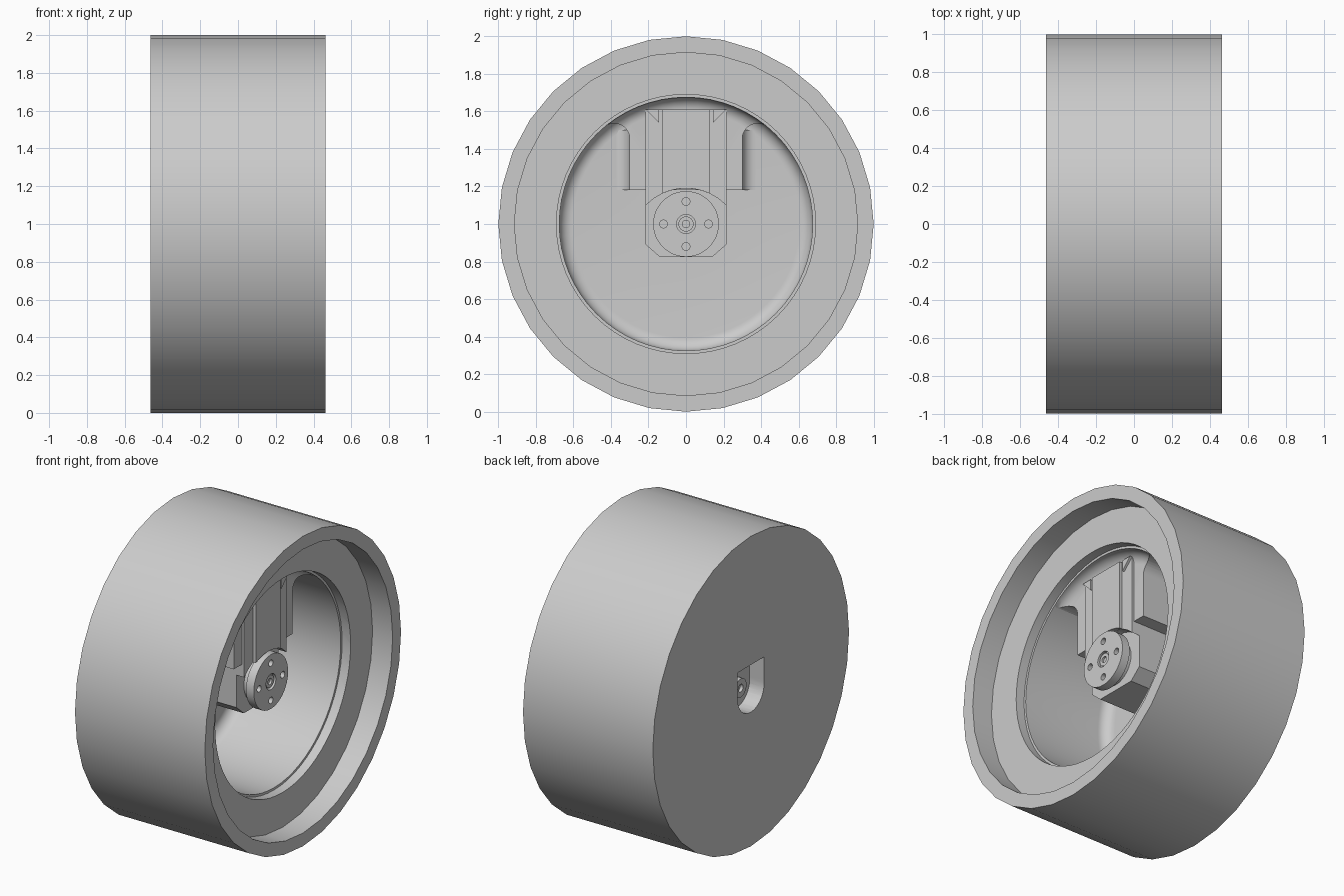
import bpy, bmesh
from math import sin, cos, pi, sqrt
from mathutils import Vector

cube = bpy.data.objects.get("Cube")
if cube:
    bpy.data.objects.remove(cube, do_unlink=True)

grey = bpy.data.materials.new("plain grey")
grey.use_nodes = True
grey.diffuse_color = (0.6, 0.6, 0.6, 1)
grey.node_tree.nodes["Principled BSDF"].inputs["Base Color"].default_value = (0.6, 0.6, 0.6, 1)

HUB = Vector((0, 0, 1))      # wheel axis runs along x through here
FLOOR, CASE, FILLET = -0.36, 0.14, 0.07


def finish(name, bm):
    bmesh.ops.recalc_face_normals(bm, faces=bm.faces[:])
    mesh = bpy.data.meshes.new(name)
    bm.to_mesh(mesh)
    bm.free()
    mesh.materials.append(grey)
    obj = bpy.data.objects.new(name, mesh)
    bpy.context.collection.objects.link(obj)
    return obj


def lathe(name, profile, steps):
    """Turn (x, radius) points round the wheel axis."""
    bm = bmesh.new()
    vs = [bm.verts.new((x, 0, 1 + r)) for x, r in profile]
    es = [bm.edges.new(p) for p in zip(vs, vs[1:])]
    bmesh.ops.spin(bm, geom=vs + es, cent=HUB, axis=(1, 0, 0), angle=2 * pi, steps=steps)
    bmesh.ops.remove_doubles(bm, verts=bm.verts[:], dist=0.0001)
    return finish(name, bm)


def prism(name, pts, start, end, upright=False):
    """Extrude (y, z) points along x, or (x, y) points along z."""
    bm = bmesh.new()
    vs = [bm.verts.new((a, b, start) if upright else (start, a, b)) for a, b in pts]
    face = bm.faces.new(vs)
    new = bmesh.ops.extrude_face_region(bm, geom=[face])["geom"]
    move = Vector((0, 0, end - start)) if upright else Vector((end - start, 0, 0))
    bmesh.ops.translate(bm, verts=[v for v in new if isinstance(v, bmesh.types.BMVert)], vec=move)
    return finish(name, bm)


def arc(cx, cy, r, a0, a1, n=8):
    return [(cx + r * cos(a0 + (a1 - a0) * i / n), cy + r * sin(a0 + (a1 - a0) * i / n))
            for i in range(n + 1)]


def rod(name, y, z, r, x0, x1, n=32):
    return prism(name, arc(y, z, r, 0, 2 * pi, n)[:-1], x0, x1)


def cut(obj, *cutters):
    for c in cutters:
        m = obj.modifiers.new("cut", "BOOLEAN")
        m.operation, m.solver, m.object = "DIFFERENCE", "EXACT", c
        bpy.context.view_layer.objects.active = obj
        bpy.ops.object.modifier_apply(modifier=m.name)
        bpy.data.objects.remove(c, do_unlink=True)


def cavity(floor):
    """Round cutter with a filleted bottom."""
    r = 0.675
    return lathe("cavity_cutter", [(0.5, 0), (0.5, 0.69), (0.26, 0.69), (0.26, r)]
                 + arc(floor + FILLET, r - FILLET, FILLET, pi / 2, pi)
                 + [(floor, 0)], 64)


# Wheel: stepped rim, deep cavity and a round-bottomed window in the back
wheel = lathe("wheel", [(-0.463, 0), (-0.463, 1), (0.463, 1), (0.463, 0.915),
                        (0.32, 0.915), (0.32, 0)], 32)
window = prism("window_cutter", [(0.135, 1.17), (-0.135, 1.17)]
               + arc(0, 1, 0.135, pi, 2 * pi, 16), -0.6, -0.2)
cut(wheel, cavity(FLOOR), window)

# Motor holder: block hanging from the cavity roof, flared into the wall
half = [(0.30, 1.18)] + arc(0.38, 1.455, 0.08, pi, pi / 2) \
    + [(0.42, 1.53), (0.47, 1.51), (0.50, 1.56), (0.30, 1.72)]
holder = prism("motor_holder", half + [(-y, z) for y, z in reversed(half)], FLOOR - 0.01, 0.255)
cut(holder, cavity(0.18))

# Fillets where the holder meets the cavity floor
for side, label in ((1, "left"), (-1, "right")):
    pts = [(FLOOR - 0.01, 0.29), (FLOOR - 0.01, 0.37)] \
        + arc(FLOOR + FILLET, 0.37, FILLET, pi, 1.5 * pi) + [(FLOOR + FILLET, 0.29)]
    prism("holder_fillet_" + label, [(x, side * y) for x, y in pts], 1.18, 1.5, upright=True)

# Motor case with chamfered lower corners
W, TOP = 0.215, 1.61
prism("motor_case", [(-W, TOP), (-W, 0.89), (-0.14, 0.825), (0.14, 0.825), (W, 0.89), (W, TOP)],
      FLOOR, CASE)


# Upper cover panels, hollowed by an arc above the output disc
def cover(name, y0, y1, front):
    ys = [y0 + (y1 - y0) * i / 10 for i in range(11)]
    prism(name, [(y, 0.89 + sqrt(0.09 - y * y)) for y in ys] + [(y1, TOP), (y0, TOP)],
          CASE - 0.01, front)


cover("cover_full", -W, W, 0.195)
cover("cover_centre", -0.125, 0.125, 0.215)
for s, label in ((1, "left"), (-1, "right")):
    prism("cover_corner_" + label, [(s * W, TOP), (s * 0.145, TOP), (s * 0.145, 1.54)],
          0.18, 0.21)

# Output disc with four screw holes and a centre screw
disc = rod("output_disc", 0, 1, 0.175, 0.18, 0.235, 48)
cut(disc, rod("centre_cutter", 0, 1, 0.05, 0.215, 0.3),
    *[rod("hole_cutter", 0.12 * cos(k * pi / 2), 1 + 0.12 * sin(k * pi / 2), 0.021, 0.2, 0.3, 16)
      for k in range(4)])
rod("output_shaft", 0, 1, 0.14, CASE - 0.01, 0.19)
screws = [rod("front_screw", 0, 1, 0.04, 0.2, 0.228), rod("rear_screw", 0, 1, 0.06, -0.39, -0.35)]
cut(screws[0], rod("socket_cutter", 0, 1, 0.02, 0.21, 0.3, 16))
cut(screws[1], rod("socket_cutter", 0, 1, 0.025, -0.5, -0.37, 16))

# Smooth round surfaces, keep sharp edges
bpy.ops.object.select_all(action="DESELECT")
for o in bpy.context.scene.objects:
    if o.type == "MESH":
        o.select_set(True)
        bpy.context.view_layer.objects.active = o
bpy.ops.object.shade_smooth_by_angle(angle=pi / 6)
